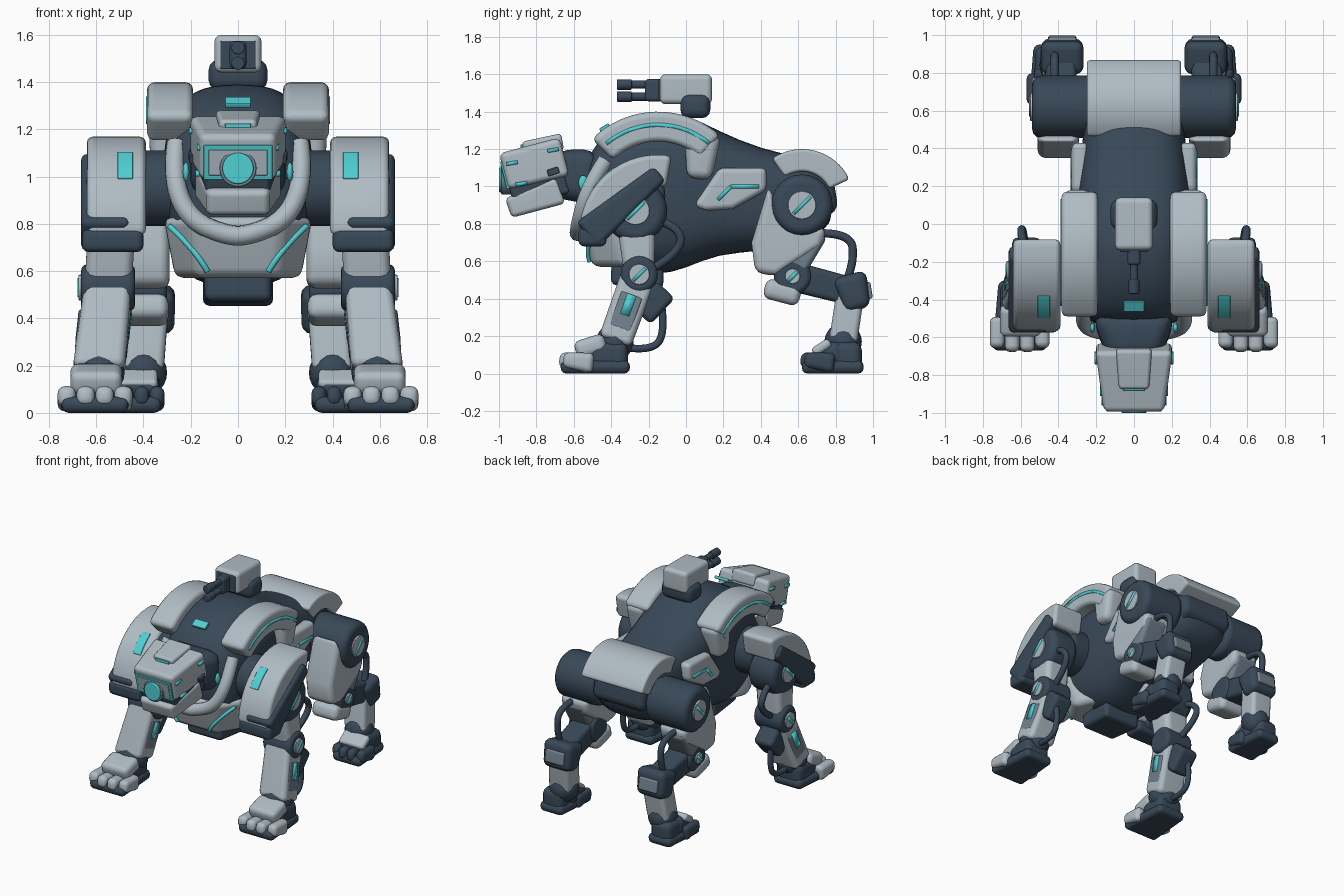
import bpy, bmesh, math
from mathutils import Vector

cube = bpy.data.objects.get("Cube")
if cube:
    bpy.data.objects.remove(cube)


def material(name, red, green, blue):
    mat = bpy.data.materials.new(name)
    mat.use_nodes = True
    mat.diffuse_color = (red, green, blue, 1)
    shader = mat.node_tree.nodes["Principled BSDF"]
    shader.inputs["Base Color"].default_value = mat.diffuse_color
    return mat


LIGHT = material("pale armour", .43, .5, .55)
MID = material("grey metal", .17, .22, .27)
DARK = material("dark slate", .04, .066, .098)
TEAL = material("glowing teal", .08, .62, .65)


def finish(name, data, mat, mirror, bevel=0):
    ob = bpy.data.objects.new(name, data)
    bpy.context.collection.objects.link(ob)
    data.materials.append(mat)
    if bevel:
        mod = ob.modifiers.new("Bevel", "BEVEL")
        mod.width, mod.segments, mod.limit_method = bevel, 3, "ANGLE"
    if mirror:
        ob.modifiers.new("Mirror", "MIRROR")
    if bevel:
        ob.modifiers.new("Normals", "WEIGHTED_NORMAL")
    return ob


def skin(name, rings, mat, mirror, bevel=0):
    """Join matching rings of points into one closed, smooth shaded part."""
    bm = bmesh.new()
    rings = [[bm.verts.new(co) for co in ring] for ring in rings]
    for ring, following in zip(rings, rings[1:]):
        for i in range(len(ring)):
            bm.faces.new((ring[i - 1], ring[i], following[i], following[i - 1]))
    bm.faces.new(rings[0])
    bm.faces.new(rings[-1])
    bmesh.ops.recalc_face_normals(bm, faces=bm.faces)
    for face in bm.faces:
        face.smooth = True
    mesh = bpy.data.meshes.new(name)
    bm.to_mesh(mesh)
    bm.free()
    return finish(name, mesh, mat, mirror, bevel)


def limb(name, start, end, size, mat, end_size=None, bevel=.03):
    """Rounded block from start to end; sizes are (width, depth) at each end."""
    start, end, side = Vector(start), Vector(end), Vector((1, 0, 0))
    up = (end - start).cross(side).normalized()
    corners = ((-1, -1), (1, -1), (1, 1), (-1, 1))
    rings = [[co + side * w * a / 2 + up * d * b / 2 for a, b in corners]
             for co, (w, d) in ((start, size), (end, end_size or size))]
    return skin(name, rings, mat, start.x > 0, bevel)


def slab(name, outline, lo, hi, mat, bevel=.03):
    """Side outline in (y, z), extruded from x = lo to x = hi."""
    return skin(name, [[(x, y, z) for y, z in outline] for x in (lo, hi)], mat, lo > 0, bevel)


def arc(centre, radius, start, end, count=16):
    angles = [math.radians(start + (end - start) * i / count) for i in range(count + 1)]
    return [(centre[0] + radius * math.cos(a), centre[1] + radius * math.sin(a)) for a in angles]


def band(name, centre, inner, outer, start, end, lo, hi, mat, bevel=.03):
    outline = arc(centre, outer, start, end) + arc(centre, inner, end, start)
    return slab(name, outline, lo, hi, mat, bevel)


def disc(name, centre, radius, lo, hi, mat, bevel=.005):
    return slab(name, arc(centre, radius, 0, 345, 23), lo, hi, mat, bevel)


def ball(name, centre, size, mat):
    bm = bmesh.new()
    bmesh.ops.create_uvsphere(bm, u_segments=20, v_segments=12, radius=1)
    for vert in bm.verts:
        vert.co = Vector(centre) + vert.co * Vector(size)
    for face in bm.faces:
        face.smooth = True
    mesh = bpy.data.meshes.new(name)
    bm.to_mesh(mesh)
    bm.free()
    return finish(name, mesh, mat, True)


def tube(name, points, radius, mat, mirror=True):
    curve = bpy.data.curves.new(name, "CURVE")
    curve.dimensions, curve.bevel_depth, curve.use_fill_caps = "3D", radius, True
    spline = curve.splines.new("NURBS")
    spline.points.add(len(points) - 1)
    for point, co in zip(spline.points, points):
        point.co = (*co, 1)
    spline.use_endpoint_u, spline.order_u = True, 3
    return finish(name, curve, mat, mirror)


def both_sides(half):
    return half + [(-p[0], *p[1:]) for p in reversed(half)]


def rounded_ring(y, bottom, top, half_width, count=28):
    """Cross-section between an ellipse and a rectangle."""
    ring = []
    for i in range(count):
        c, s = math.cos(i * math.tau / count), math.sin(i * math.tau / count)
        x, z = (math.copysign(abs(t) ** .7, t) for t in (c, s))
        ring.append((x * half_width, y, (top + bottom + z * (top - bottom)) / 2))
    return ring


# Torso: y, bottom, top, half width
sections = ((-.55, .8, 1.1, .2), (-.48, .65, 1.25, .28), (-.33, .55, 1.35, .31), (-.15, .52, 1.4, .32),
            (0, .56, 1.39, .32), (.17, .64, 1.3, .3), (.4, .65, 1.2, .28), (.65, .7, 1.15, .25), (.8, .8, 1.1, .22))
torso = skin("torso", [rounded_ring(*s) for s in sections], DARK, False)
torso.modifiers.new("Smooth", "SUBSURF")
limb("neck", (0, -.72, 1.07), (0, -.48, 1.05), (.28, .25), DARK, (.45, .3), bevel=.08)
limb("keel", (0, -.4, .54), (0, -.12, .53), (.28, .13), DARK, (.3, .16))

# Chest armour, narrowing and sweeping back towards the belly
plan = both_sides([(.25, -.25), (.33, -.4), (.2, -.58)])
chest_rings = [[(x * (1 - drop * .6), y + drop * .3, .83 - drop) for x, y in plan] for drop in (0, .26)]
skin("chest_plate", chest_rings, LIGHT, False, .045)
tube("chest_light", [(.29, -.445, .79), (.18, -.55, .69), (.13, -.515, .6)], .012, TEAL)
tube("collar", both_sides([(.26, -.43, 1.14), (.28, -.52, 1), (.21, -.57, .82), (.05, -.58, .75)]), .042, LIGHT, False)
ball("collar_light", (.22, -.55, 1.02), (.014, .025, .04), TEAL)
limb("chest_top_light", (0, -.46, 1.3), (0, -.41, 1.33), (.11, .02), TEAL, bevel=.004)

# Back, flank and rump plates
back = (-.15, .9)
band("back_plate", back, .34, .5, 135, 48, .19, .385, LIGHT, .065)
band("back_light", back, .42, .44, 130, 50, .35, .39, TEAL, 0)
limb("back_plate_foot", (.3, .09, 1.28), (.3, .07, 1.04), (.16, .2), LIGHT, (.14, .13), .045)
slab("flank_plate", [(.04, .9), (.1, .87), (.25, .88), (.43, .98), (.43, 1.1), (.18, 1.1)], .24, .33, LIGHT)
limb("flank_light", (.29, .24, 1), (.29, .39, 1), (.09, .02), TEAL, bevel=0)
limb("flank_light_tail", (.29, .17, .93), (.29, .24, 1), (.09, .02), TEAL, bevel=0)
band("rump_plate", (.62, .92), .16, .28, 125, 25, -.25, .25, LIGHT, .045)
limb("rump", (0, .5, .92), (0, .8, .97), (.42, .36), DARK, (.42, .2), .05)

# Head
limb("upper_head", (0, -.975, 1.08), (0, -.65, 1.16), (.32, .2), LIGHT, (.41, .21))
limb("mouth", (0, -.94, .97), (0, -.65, 1.06), (.27, .15), DARK, (.36, .2), .02)
limb("lower_jaw", (0, -.95, .885), (0, -.67, .98), (.26, .11), LIGHT, (.37, .15), .025)
limb("crest", (0, -.87, 1.2), (0, -.66, 1.24), (.16, .08), LIGHT, (.19, .09), .02)
limb("crest_light", (0, -.884, 1.215), (0, -.86, 1.215), (.11, .02), TEAL, bevel=.003)
face, forward = Vector((0, -.972, 1.06)), Vector((0, -.97, -.24))
limb("visor_rim", face + forward * .004, face - forward * .03, (.29, .15), TEAL, bevel=.003)
limb("visor_inset", face + forward * .007, face - forward * .03, (.25, .11), LIGHT, bevel=.003)


# Round parts that point forward
def barrel(name, z, radius, front, back, mat):
    rings = [[(x, y, z + h) for x, h in arc((0, 0), radius, 0, 345, 23)] for y in (front, back)]
    skin(name, rings, mat, False, .006)


barrel("eye_ring", 1.035, .078, -.988, -.9, MID)
barrel("eye_lens", 1.035, .066, -1, -.9, TEAL)
for part, x, y, z in (("temple", .197, -.71, 1.2), ("cheek", .168, -.88, 1.02), ("brow", .162, -.93, 1.13)):
    limb(part + "_light", (x, y - .03, z - .01), (x, y + .03, z), (.022, .02), TEAL, bevel=0)
limb("cheek_vent", (.196, -.74, 1.07), (.2, -.68, 1.09), (.02, .035), DARK, bevel=.004)

# Turret
limb("turret_base", (0, -.03, 1.43), (0, .13, 1.43), (.25, .13), DARK, bevel=.045)
limb("turret_box", (0, -.14, 1.52), (0, .14, 1.52), (.2, .16), LIGHT, bevel=.03)
limb("turret_mouth", (0, -.148, 1.515), (0, -.1, 1.515), (.15, .12), DARK, bevel=.006)
limb("barrel_housing", (0, -.22, 1.515), (0, -.1, 1.515), (.07, .12), DARK, bevel=.02)
for part, z in (("upper", 1.545), ("lower", 1.48)):
    barrel(part + "_barrel", z, .022, -.35, -.14, DARK)
    barrel(part + "_muzzle", z, .028, -.37, -.29, DARK)


# Joints: round hub with an outer cap and a glowing slit
def joint(name, centre, radius, half_width, cap):
    x, y, z = centre
    outer = x + half_width
    disc(name, (y, z), radius, x - half_width, outer, DARK, radius * .3)
    disc(name + "_cap", (y, z), cap, x, outer + .01, LIGHT)
    reach = Vector((0, cap, cap)) * .6
    middle = Vector((outer, y, z))
    limb(name + "_slit", middle - reach, middle + reach, (.03, .02), TEAL, bevel=0)


def foot(name, x, heel, toe, half_width, toe_mat):
    width = half_width * 2
    limb(name + "_sole", (x, heel, .035), (x, toe + .02, .035), (width * .7, .07), DARK, (width * .9, .07))
    limb(name + "_heel", (x, heel - .01, .09), (x, heel - .22, .09), (width * .65, .16), DARK, bevel=.045)
    for i in range(4):
        across = (i * 2 - 3) / 3
        middle = Vector((x + across * half_width * .75, toe + .08 + abs(across) * .03, .065))
        reach = Vector((0, .085, -.01))
        toe_size = half_width * .48
        limb(f"{name}_toe_{i + 1}", middle + reach, middle - reach / 1.1, (toe_size, .11), toe_mat, (toe_size, .08))


# Front legs
SHOULDER, ELBOW, WRIST = Vector((.53, -.27, .87)), Vector((.55, -.25, .53)), Vector((.59, -.38, .17))
disc("shoulder_link", (-.27, .95), .16, .2, .45, DARK, .03)
band("shoulder_pad", (-.15, .75), .25, .42, 180, 80, .39, .64, LIGHT, .045)
limb("shoulder_side", (.56, -.53, .74), (.56, -.14, 1.07), (.21, .18), DARK, (.21, .1))
limb("shoulder_rim", (.53, -.5, .68), (.53, -.5, .78), (.26, .15), DARK)
band("shoulder_light", (-.15, .75), .4, .425, 145, 123, .445, .51, TEAL, .004)
joint("shoulder_joint", SHOULDER, .17, .115, .075)
limb("upper_arm", SHOULDER.lerp(ELBOW, .3), ELBOW, (.2, .2), LIGHT, (.2, .16), .04)
joint("elbow_joint", ELBOW, .1, .115, .055)
limb("forearm", ELBOW, WRIST, (.2, .19), LIGHT, (.22, .18), .035)
limb("forearm_panel", ELBOW.lerp(WRIST, .3), ELBOW.lerp(WRIST, .8), (.22, .12), MID, bevel=.01)
limb("forearm_light", ELBOW.lerp(WRIST, .3), ELBOW.lerp(WRIST, .6), (.226, .05), TEAL, bevel=0)
limb("forearm_guard", (.57, -.24, .31), (.57, -.11, .45), (.15, .14), DARK)
tube("forearm_cable", [(.6, -.13, .36), (.6, -.11, .2), (.6, -.2, .12), (.6, -.33, .14)], .02, DARK)
tube("upper_arm_cable", [(.57, -.18, .82), (.6, -.05, .8), (.59, -.01, .66), (.57, -.18, .56)], .022, DARK)
ball("wrist", WRIST, (.11, .1, .1), DARK)
limb("instep", (.6, -.59, .12), (.6, -.43, .17), (.22, .1), LIGHT, bevel=.035)
foot("front_foot", .605, -.3, -.69, .16, LIGHT)

# Rear legs
HIP, KNEE = Vector((.37, .62, .9)), Vector((.4, .57, .52))
HOCK, ANKLE = Vector((.38, .88, .44)), Vector((.4, .84, .17))
joint("hip_joint", HIP, .165, .17, .075)
slab("thigh", [(.44, 1), (.35, .7), (.37, .54), (.48, .52), (.73, .68), (.75, .78), (.55, .8)], .29, .51, LIGHT, .04)
limb("thigh_back", (.41, .67, .78), (.41, .55, .58), (.18, .2), MID)
joint("knee_joint", KNEE, .1, .1, .04)
limb("knee_plate", (.4, .42, .46), (.4, .61, .41), (.21, .11), LIGHT, bevel=.04)
limb("shank", KNEE, HOCK, (.17, .16), DARK, (.16, .15))
limb("hock", (.38, .87, .53), (.38, .92, .34), (.23, .19), DARK, (.22, .14), .045)
limb("hock_plate", (.38, .97, .49), (.38, .985, .4), (.15, .03), MID, bevel=.012)
limb("metatarsal", HOCK, ANKLE, (.17, .15), LIGHT)
tube("rear_cable", [(.42, .72, .75), (.42, .88, .75), (.42, .9, .6), (.42, .86, .5)], .022, DARK)
ball("ankle", ANKLE, (.1, .1, .1), DARK)
limb("rear_instep", (.43, .68, .08), (.43, .84, .12), (.2, .12), DARK, bevel=.04)
limb("rear_instep_cap", (.44, .68, .11), (.44, .77, .17), (.2, .05), LIGHT, bevel=.02)
foot("rear_foot", .44, .95, .6, .13, DARK)
